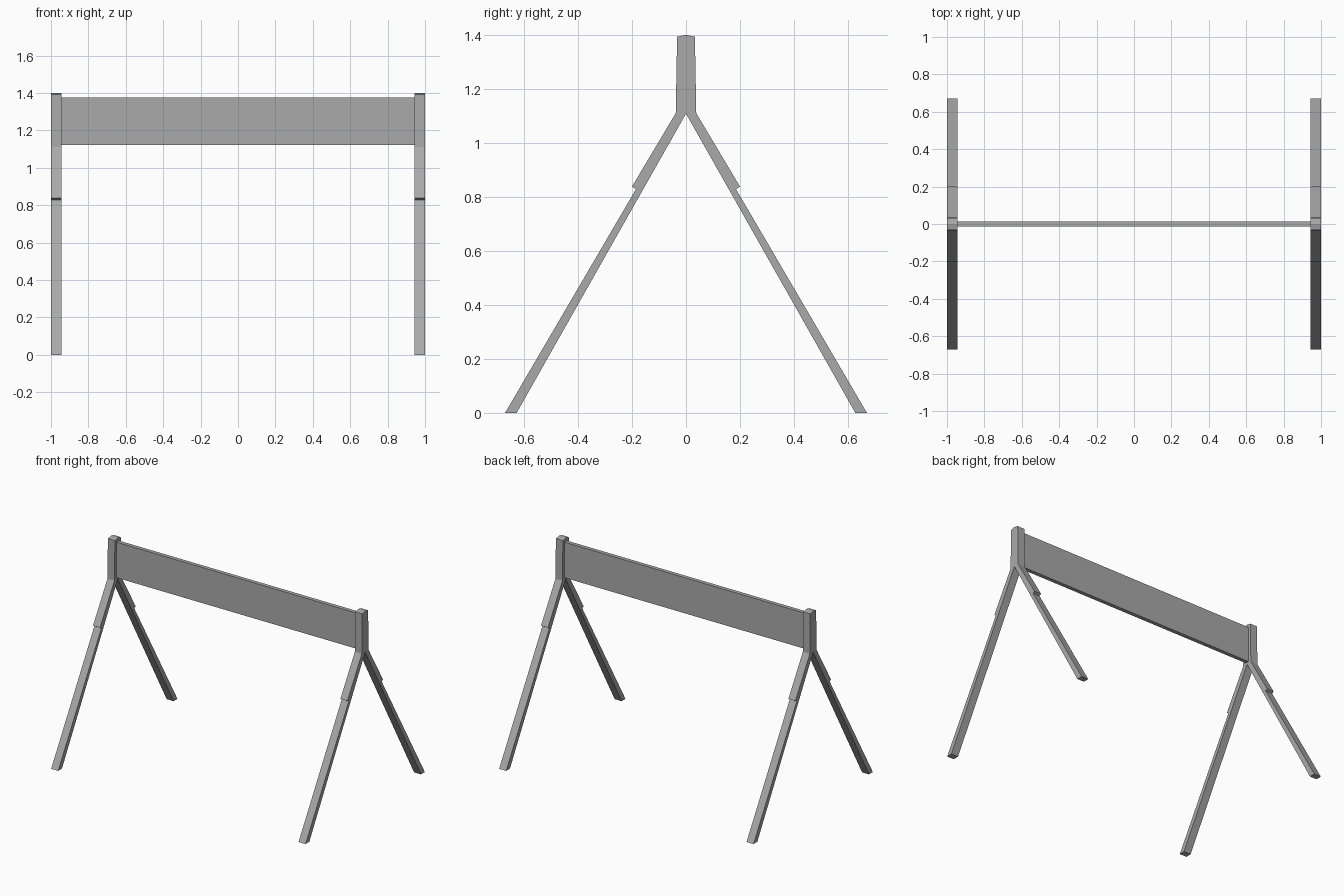
import bpy
import bmesh

cube = bpy.data.objects.get("Cube")
if cube:
    bpy.data.objects.remove(cube)

grey = bpy.data.materials.new("mid_grey")
grey.use_nodes = True
colour = (0.4, 0.4, 0.4, 1)
grey.diffuse_color = colour
grey.node_tree.nodes["Principled BSDF"].inputs["Base Color"].default_value = colour


def extrude_profile(name, outline, x0, x1):
    """Closed (y, z) outline extruded from x0 to x1."""
    bm = bmesh.new()
    face = bm.faces.new([bm.verts.new((x0, y, z)) for y, z in outline])
    moved = bmesh.ops.extrude_face_region(bm, geom=[face])["geom"]
    verts = [v for v in moved if isinstance(v, bmesh.types.BMVert)]
    bmesh.ops.translate(bm, verts=verts, vec=(x1 - x0, 0, 0))
    bmesh.ops.recalc_face_normals(bm, faces=bm.faces)
    mesh = bpy.data.meshes.new(name)
    bm.to_mesh(mesh)
    bm.free()
    mesh.materials.append(grey)
    obj = bpy.data.objects.new(name, mesh)
    bpy.context.collection.objects.link(obj)
    return obj


# Half outline of a trestle: peaked post, stepped sleeve, tapered leg
half = [(0, 1.4), (0.033, 1.393), (0.038, 1.11), (0.2, 0.838),
        (0.185, 0.829), (0.67, 0), (0.627, 0), (0, 1.108)]
outline = half + [(-y, z) for y, z in reversed(half[1:-1])]

width = 0.055
extrude_profile("left_trestle", outline, 1 - width, 1)
extrude_profile("right_trestle", outline, -1, width - 1)

# Board between the two posts
board = [(-0.014, 1.122), (0.014, 1.122), (0.014, 1.375), (-0.014, 1.375)]
extrude_profile("cross_board", board, width - 1, 1 - width)
